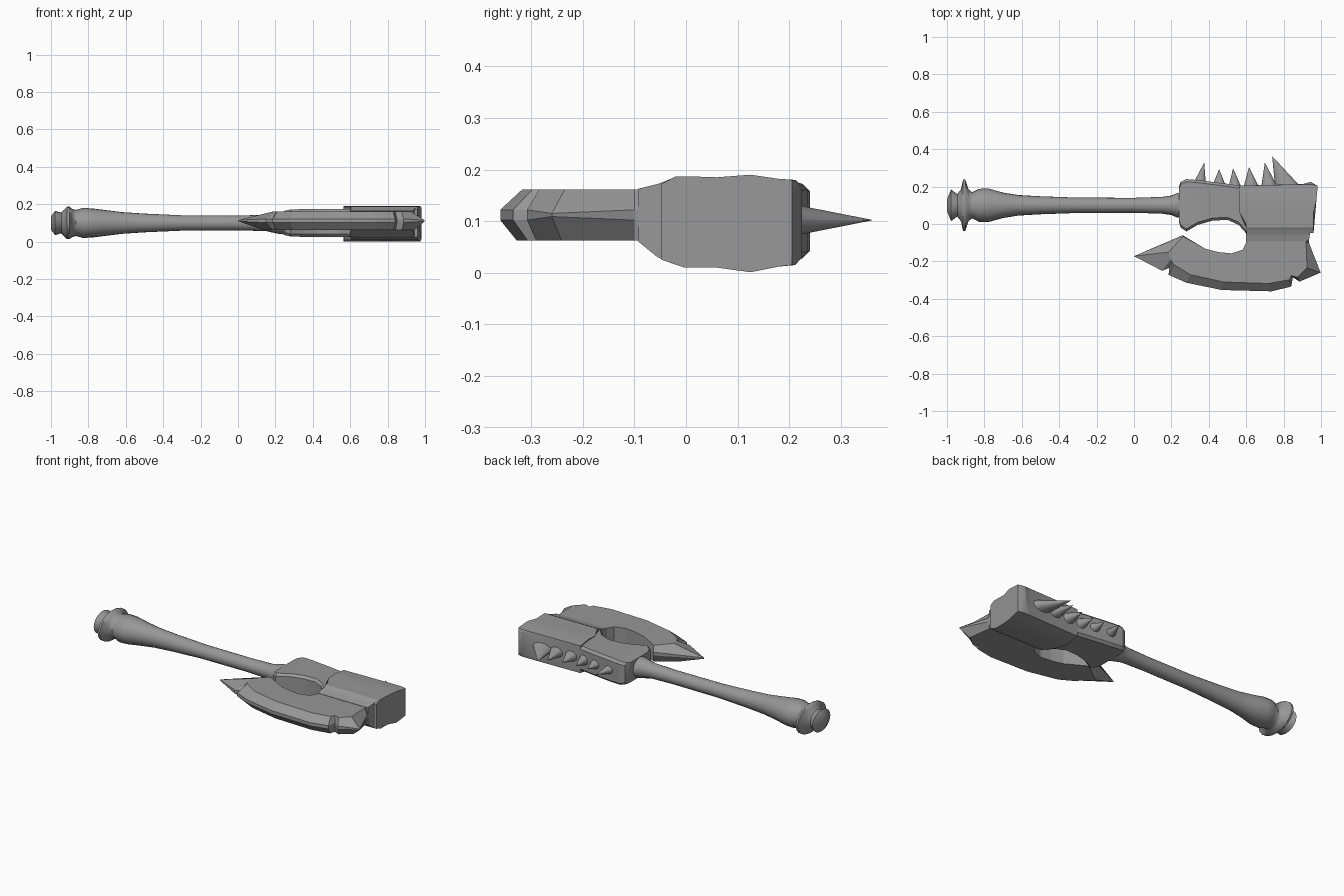
import bpy, bmesh
from math import cos, sin, pi

if "Cube" in bpy.data.objects:
    bpy.data.objects.remove(bpy.data.objects["Cube"])

# Dark iron colour shared by every part
iron = bpy.data.materials.new("dark_iron")
iron.diffuse_color = (.31, .31, .31, 1)
iron.use_nodes = True
iron.node_tree.nodes["Principled BSDF"].inputs["Base Color"].default_value = iron.diffuse_color


def loft(name, rings, smooth=None):
    """Skin a list of equal-length point rings and cap both ends."""
    bm = bmesh.new()
    vs = [[bm.verts.new(p) for p in ring] for ring in rings]
    n = len(vs[0])
    for a, b in zip(vs, vs[1:]):
        for i in range(n):
            j = (i + 1) % n
            bm.faces.new((a[i], a[j], b[j], b[i]))
    bm.faces.new(vs[0][::-1])
    bm.faces.new(vs[-1])
    bmesh.ops.remove_doubles(bm, verts=bm.verts, dist=0.0001)
    bmesh.ops.recalc_face_normals(bm, faces=bm.faces)
    me = bpy.data.meshes.new(name)
    bm.to_mesh(me)
    bm.free()
    me.materials.append(iron)
    ob = bpy.data.objects.new(name, me)
    bpy.context.collection.objects.link(ob)
    if smooth:
        bpy.ops.object.select_all(action='DESELECT')
        ob.select_set(True)
        bpy.context.view_layer.objects.active = ob
        bpy.ops.object.shade_smooth_by_angle(angle=smooth)
    return ob


# Handle: turned profile (x, width radius, height radius)
profile = [(-1, .03, .035), (-.978, .085, .065), (-.945, .06, .055), (-.925, .085, .075),
           (-.914, .138, .087), (-.902, .138, .087), (-.885, .085, .075), (-.865, .07, .07),
           (-.83, .088, .08), (-.78, .09, .078), (-.7, .068, .068), (-.62, .055, .058),
           (-.5, .048, .05), (-.3, .041, .041), (0, .04, .04), (.15, .045, .043),
           (.2, .052, .055), (.23, .065, .06), (.3, .06, .05)]
loft("handle", [[(x, .1 + ry * cos(2 * pi * i / 20), .1 + rz * sin(2 * pi * i / 20))
                 for i in range(20)] for x, ry, rz in profile], 1.0)


# Head collar: chamfered box sections with an arched lower side
def collar_ring(x, y0, y1, h, c=.014):
    zc = .1
    return [(x, y0 + c, zc - h), (x, y1 - c, zc - h), (x, y1, zc - h + c), (x, y1, zc + h - c),
            (x, y1 - c, zc + h), (x, y0 + c, zc + h), (x, y0, zc + h - c), (x, y0, zc - h + c)]


collar = [(.24, .01, .2, .06), (.25, -.02, .225, .065), (.28, -.04, .24, .072),
          (.34, -.005, .235, .074), (.42, .018, .225, .074), (.5, .022, .215, .074),
          (.56, -.005, .205, .074), (.6, -.05, .205, .074), (.66, -.05, .205, .074)]
loft("head_collar", [collar_ring(*s) for s in collar], 0.5)

# Hammer block: one section swept along the head, uneven striking end
section = [(-.047, .025), (-.003, .01), (.06, .01), (.125, .001), (.18, .012), (.212, .015),
           (.225, .03), (.225, .168), (.212, .18), (.18, .182), (.125, .19), (.06, .185),
           (0, .187), (-.02, .187), (-.047, .172)]


def end_x(y):
    return .96 if y < .1 else (.975 if y < .17 else .98)


def block_ring(fx, dy=0.0):
    return [(fx(y), min(y, .225 - dy), z) for y, z in section]


loft("hammer_block", [block_ring(lambda y: .565 if y > 0 else .6 + .02 * (y < -.04), .02),
                      block_ring(lambda y: .9, .012),
                      block_ring(lambda y: .945),
                      block_ring(end_x, .02)], 0.5)

# Neck: tapered bridge between block and blade
loft("neck", [[(x0, y, z0), (x1, y, z0), (x1, y, z1), (x0, y, z1)]
              for y, x0, x1, z0, z1 in [(-.03, .605, .95, .02, .182),
                                        (-.055, .6, .94, .03, .172),
                                        (-.092, .6, .935, .06, .163)]])

# Blade: outer outline and the inset face outline, giving a bevelled edge
outline = [  # x, y, face x, face y
    (0, -.172, .185, -.15), (.26, -.06, .262, -.066), (.38, -.132, .38, -.132),
    (.45, -.15, .45, -.15), (.52, -.157, .52, -.157), (.58, -.138, .58, -.138),
    (.6, -.1, .6, -.1), (.6, -.04, .6, -.04), (.93, -.04, .93, -.04),
    (.935, -.1, .92, -.1), (.998, -.26, .925, -.235), (.885, -.308, .875, -.285),
    (.85, -.285, .84, -.275), (.84, -.335, .83, -.298), (.735, -.36, .72, -.318),
    (.47, -.353, .48, -.31), (.28, -.314, .3, -.27), (.185, -.272, .21, -.215),
    (.188, -.235, .205, -.205), (.15, -.25, .195, -.19)]
ZC = .112


def blade_ring(side, inset):
    """inset 0 is the cutting edge, 1 the full face inset."""
    ring = []
    for x, y, fx, fy in outline:
        edge = .003 if x < .1 or x > .98 else .01
        ring.append((x + (fx - x) * inset, y + (fy - y) * inset,
                     ZC + side * (.049 if inset else edge)))
    return ring


loft("blade", [blade_ring(-1, .75), blade_ring(-1, 0), blade_ring(1, 0), blade_ring(1, 1)])

# Spikes: leaning cones along the back (base start, base end, tip x, tip y)
spikes = [(.305, .385, .375, .326), (.415, .495, .455, .292), (.505, .575, .53, .296),
          (.585, .67, .615, .302), (.68, .77, .70, .326), (.755, .895, .74, .36)]
for k, (a, b, tx, ty) in enumerate(spikes):
    cx, r, n = (a + b) / 2, (b - a) / 2, 14
    base = [(cx + r * cos(2 * pi * i / n), .195, .102 + .034 * sin(2 * pi * i / n)) for i in range(n)]
    tip = [(tx + (p[0] - cx) * .02, ty, .102 + (p[2] - .102) * .02) for p in base]
    loft(f"spike_{k + 1}", [base, tip], 0.8)
